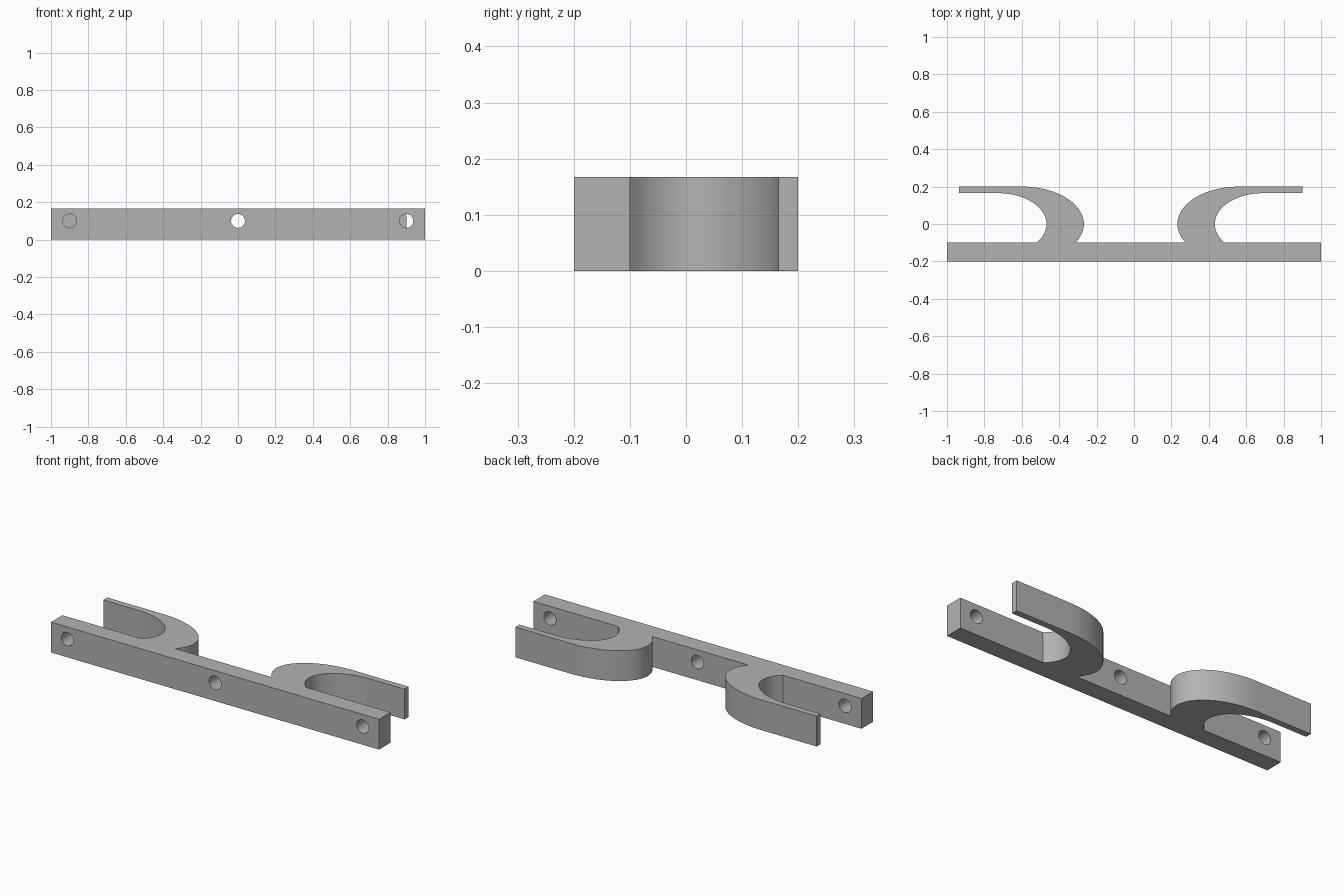
import bpy, bmesh
from math import sin, cos, asin, pi, radians

cube = bpy.data.objects.get("Cube")
if cube:
    bpy.data.objects.remove(cube, do_unlink=True)

HEIGHT = 0.167
FRONT, BACK = -0.2, -0.1      # faces of the mounting bar
HOOK_MID = -0.018             # the hooks mirror about this x

grey = bpy.data.materials.new("plain grey")
grey.use_nodes = True
colour = (0.45, 0.45, 0.45, 1)
grey.diffuse_color = colour
grey.node_tree.nodes["Principled BSDF"].inputs["Base Color"].default_value = colour


def arc(tip, rx, ry, steps=32):
    """Elliptical arc bulging towards -x, from the bar's back face to the top."""
    start = asin(BACK / ry)
    angles = [start + (pi / 2 - start) * i / steps for i in range(steps + 1)]
    return [(tip + rx - rx * cos(a), ry * sin(a)) for a in angles]


def extrude(name, outline, depth):
    bm = bmesh.new()
    face = bm.faces.new([bm.verts.new((x, y, 0)) for x, y in outline])
    top = bmesh.ops.extrude_face_region(bm, geom=[face])["geom"]
    bmesh.ops.translate(bm, vec=(0, 0, depth),
                        verts=[g for g in top if isinstance(g, bmesh.types.BMVert)])
    bmesh.ops.recalc_face_normals(bm, faces=bm.faces)
    mesh = bpy.data.meshes.new(name)
    bm.to_mesh(mesh)
    bm.free()
    mesh.materials.append(grey)
    obj = bpy.data.objects.new(name, mesh)
    bpy.context.collection.objects.link(obj)
    return obj


# Hook outline: inner curve, blunt end of the arm, then outer curve back down
inner = arc(0.25 + 0.182, 0.26, 0.165)
outer = arc(0.232, 0.33, 0.2)
hook = inner + [(0.9, 0.165), (0.9, 0.2)] + outer[::-1]
other_hook = [(2 * HOOK_MID - x, y) for x, y in hook[::-1]]

# Bar and both hooks are one continuous extruded piece
bar = [(-1, BACK), (-1, FRONT), (1, FRONT), (1, BACK)]
bracket = extrude("double_hook_bracket", bar + hook + other_hook, HEIGHT)

# Screw holes through the bar only
bpy.context.view_layer.objects.active = bracket
for x in (-0.9, 0, 0.9):
    bpy.ops.mesh.primitive_cylinder_add(
        vertices=48, radius=0.037, depth=0.16,
        location=(x, (FRONT + BACK) / 2, 0.1), rotation=(pi / 2, 0, 0))
    drill = bpy.context.object
    drill.name = "screw_hole_cutter"
    drill.hide_render = True
    drill.data.materials.append(grey)
    cut = bracket.modifiers.new("screw_hole", 'BOOLEAN')
    cut.operation = 'DIFFERENCE'
    cut.solver = 'EXACT'
    cut.object = drill
    bpy.context.view_layer.objects.active = bracket
    bpy.ops.object.modifier_apply(modifier=cut.name)
    bpy.data.objects.remove(drill, do_unlink=True)

# Smooth curves, sharp corners
bpy.ops.object.select_all(action='DESELECT')
bracket.select_set(True)
bpy.context.view_layer.objects.active = bracket
bpy.ops.object.shade_smooth_by_angle(angle=radians(30))
